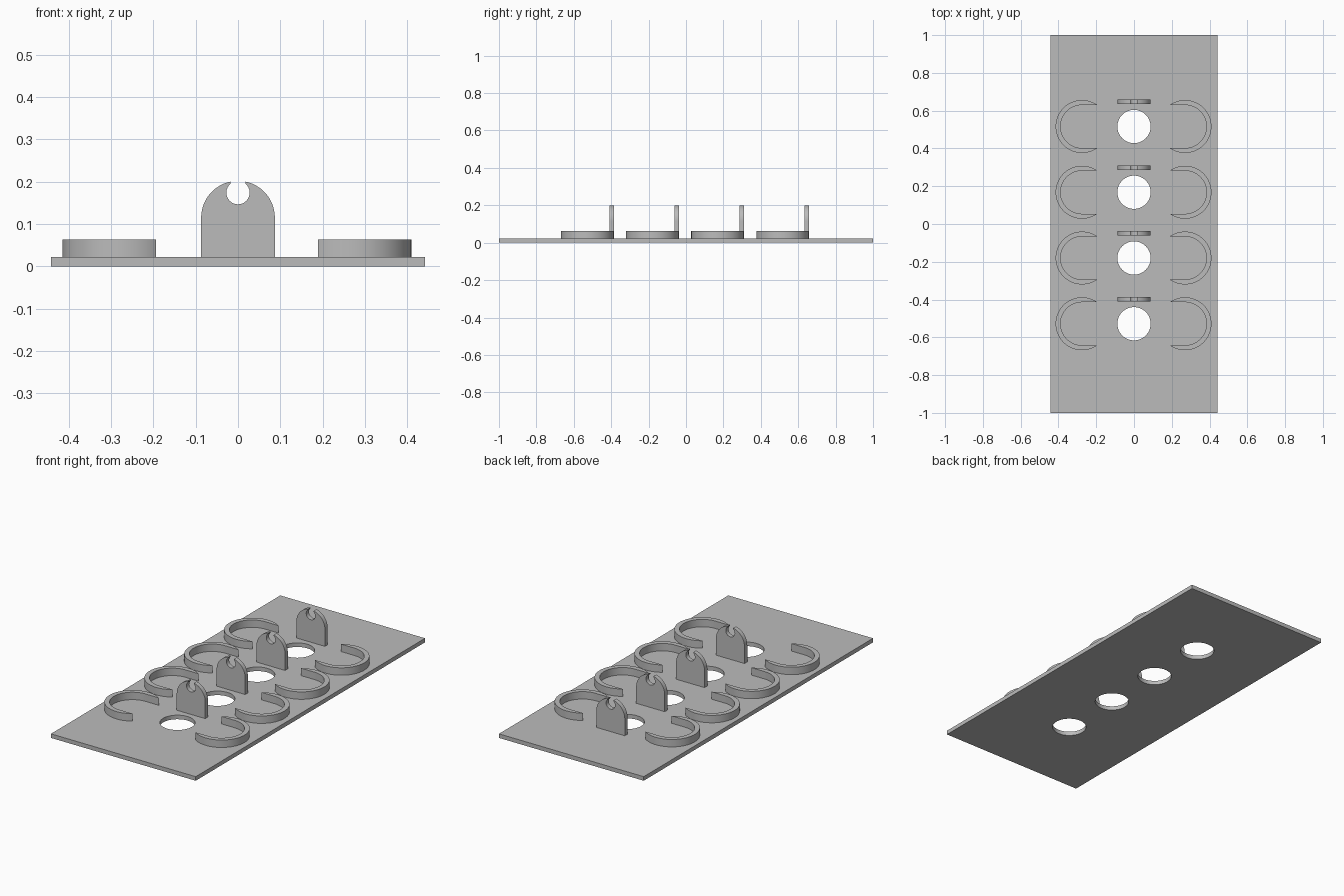
import bpy, bmesh
from math import pi, sin, cos, asin, acos, radians
from mathutils import Matrix

cube = bpy.data.objects.get("Cube")
if cube:
    bpy.data.objects.remove(cube, do_unlink=True)

grey = bpy.data.materials.new("light_grey")
grey.use_nodes = True
GREY = (0.5, 0.5, 0.5, 1)
grey.diffuse_color = GREY
grey.node_tree.nodes["Principled BSDF"].inputs["Base Color"].default_value = GREY

PLATE_T = 0.0225
RIM_H = 0.041
PITCH = 0.348
STATIONS = [-0.528 + PITCH * i for i in range(4)]


def arc(cx, cy, r, a0, a1, n=32):
    """Points along an arc, both ends included."""
    return [(cx + r * cos(a0 + (a1 - a0) * i / n),
             cy + r * sin(a0 + (a1 - a0) * i / n)) for i in range(n + 1)]


def slab(name, loops, depth, matrix):
    """Extrude a filled outline (with optional hole loops) from 0 to depth."""
    curve = bpy.data.curves.new(name, 'CURVE')
    curve.dimensions = '2D'
    curve.fill_mode = 'BOTH'
    curve.extrude = depth / 2
    for pts in loops:
        spline = curve.splines.new('POLY')
        spline.points.add(len(pts) - 1)
        for p, (x, y) in zip(spline.points, pts):
            p.co = (x, y, 0, 1)
        spline.use_cyclic_u = True
    temp = bpy.data.objects.new(name + "_outline", curve)
    bpy.context.scene.collection.objects.link(temp)
    bpy.context.view_layer.update()
    graph = bpy.context.evaluated_depsgraph_get()
    mesh = bpy.data.meshes.new_from_object(temp.evaluated_get(graph))
    bpy.data.objects.remove(temp, do_unlink=True)

    # Weld caps to walls and bake the placement
    bm = bmesh.new()
    bm.from_mesh(mesh)
    bmesh.ops.remove_doubles(bm, verts=bm.verts, dist=0.00005)
    bmesh.ops.transform(bm, matrix=matrix @ Matrix.Translation((0, 0, depth / 2)),
                        verts=bm.verts)
    bmesh.ops.recalc_face_normals(bm, faces=bm.faces)
    bm.to_mesh(mesh)
    bm.free()
    mesh.name = name
    mesh.materials.clear()
    mesh.materials.append(grey)
    obj = bpy.data.objects.new(name, mesh)
    bpy.context.scene.collection.objects.link(obj)
    bpy.ops.object.select_all(action='DESELECT')
    obj.select_set(True)
    bpy.context.view_layer.objects.active = obj
    bpy.ops.object.shade_smooth_by_angle(angle=radians(30))
    return obj


# Base plate with a row of round holes
W = 0.442
rect = [(-W, -1), (W, -1), (W, 1), (-W, 1)]
holes = [arc(0, y, 0.088, 0, 2 * pi, 64)[:-1] for y in STATIONS]
slab("base_plate", [rect] + holes, PLATE_T, Matrix())

# Crescent rim: round outside, U-shaped inside, tapering to two tips
R_OUT, R_IN = 0.14, 0.114
tip = asin(R_IN / R_OUT)
rim = arc(0, 0, R_OUT, tip, 2 * pi - tip, 56) + arc(0, 0, R_IN, 1.5 * pi, 0.5 * pi, 40)

# Upright tab: domed top with a round notch and a narrow slot above it
HALF, DOME_Z, NOTCH_Z, NOTCH_R, SLOT = 0.087, 0.115, 0.174, 0.0275, 0.018
dome, notch = acos(SLOT / HALF), acos(SLOT / NOTCH_R)
tab = ([(-HALF, PLATE_T), (HALF, PLATE_T)]
       + arc(0, DOME_Z, HALF, 0, dome, 20)
       + arc(0, NOTCH_Z, NOTCH_R, notch, -pi - notch, 32)
       + arc(0, DOME_Z, HALF, pi - dome, pi, 20))

for i, y in enumerate(STATIONS, 1):
    slab(f"right_rim_{i}", [rim], RIM_H, Matrix.Translation((-0.275, y, PLATE_T)))
    slab(f"left_rim_{i}", [rim], RIM_H,
         Matrix.Translation((0.27, y, PLATE_T)) @ Matrix.Rotation(pi, 4, 'Z'))
    slab(f"notched_tab_{i}", [tab], 0.024,
         Matrix.Translation((0, y + 0.142, 0)) @ Matrix.Rotation(pi / 2, 4, 'X'))
